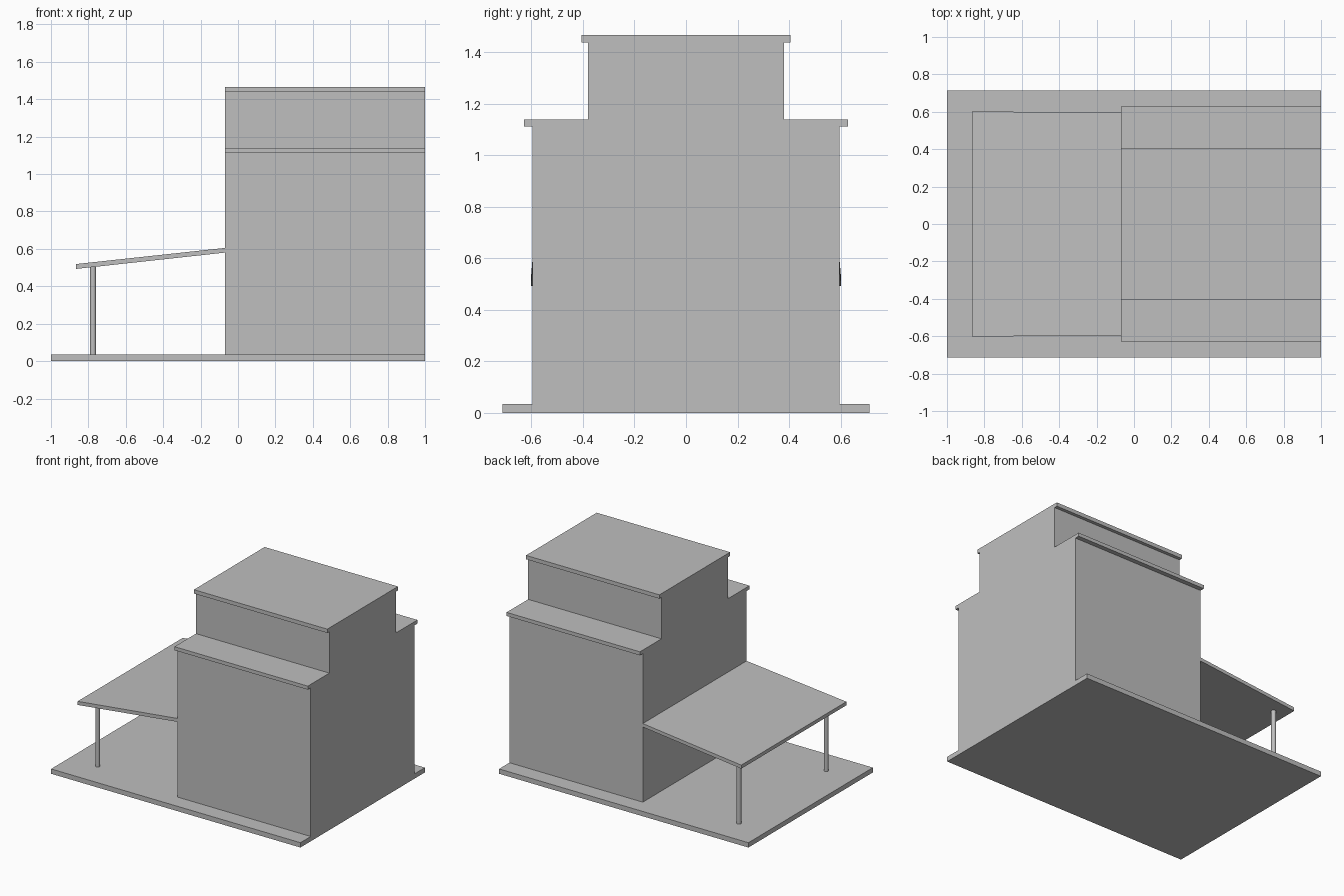
import bpy
import bmesh
from mathutils import Vector

if "Cube" in bpy.data.objects:
    bpy.data.objects.remove(bpy.data.objects["Cube"], do_unlink=True)

grey = bpy.data.materials.new("plain_grey")
grey.use_nodes = True
colour = (0.52, 0.52, 0.52, 1)
grey.diffuse_color = colour
grey.node_tree.nodes["Principled BSDF"].inputs["Base Color"].default_value = colour


def finish(name, bm):
    bmesh.ops.recalc_face_normals(bm, faces=bm.faces[:])
    mesh = bpy.data.meshes.new(name)
    bm.to_mesh(mesh)
    bm.free()
    mesh.materials.append(grey)
    obj = bpy.data.objects.new(name, mesh)
    bpy.context.collection.objects.link(obj)
    return obj


def extrude(name, points, offset):
    """Extrude a closed planar outline into a solid."""
    bm = bmesh.new()
    face = bm.faces.new([bm.verts.new(p) for p in points])
    moved = bmesh.ops.extrude_face_region(bm, geom=[face], use_keep_orig=True)["geom"]
    verts = [v for v in moved if isinstance(v, bmesh.types.BMVert)]
    bmesh.ops.translate(bm, verts=verts, vec=Vector(offset))
    return finish(name, bm)


# Ground slab
BASE = 0.035
extrude("ground_slab",
        [(-1, -0.713, 0), (1, -0.713, 0), (1, 0.713, 0), (-1, 0.713, 0)],
        (0, 0, BASE))

# Stepped building with overhanging roof edges: half outline, mirrored
half = [(0.595, BASE), (0.595, 1.112), (0.628, 1.112), (0.628, 1.138),
        (0.381, 1.138), (0.381, 1.438), (0.405, 1.438), (0.405, 1.466)]
outline = half + [(-y, z) for y, z in reversed(half)]
WALL = -0.07
extrude("building", [(WALL, y, z) for y, z in outline], (1 - WALL, 0, 0))

# Sloping porch roof, slightly wider at its low edge
EAVE = -0.865
porch = extrude("porch_roof",
                [(EAVE, -0.595, 0.493), (WALL, -0.595, 0.58),
                 (WALL, -0.595, 0.605), (EAVE, -0.595, 0.519)],
                (0, 1.19, 0))
for v in porch.data.vertices:
    if v.co.x < -0.5:
        v.co.y *= 1.012

# Round porch posts
for side, label in ((-1, "front"), (1, "back")):
    bpy.ops.mesh.primitive_cylinder_add(vertices=24, radius=0.016, depth=0.469,
                                        location=(-0.775, side * 0.5, BASE + 0.2345))
    post = bpy.context.object
    post.name = label + "_post"
    post.data.materials.append(grey)
    bpy.ops.object.shade_smooth_by_angle()
